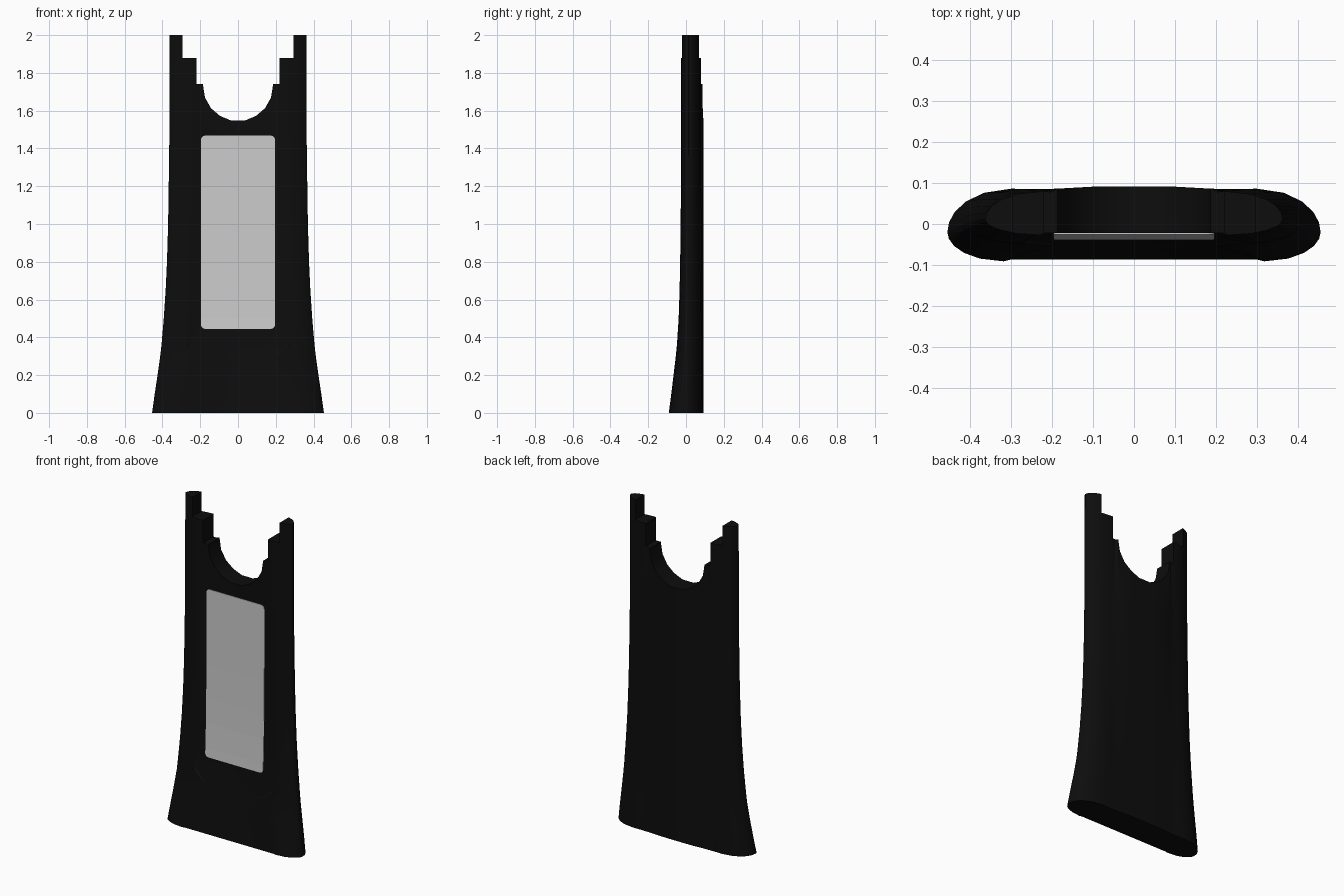
import bpy, bmesh, math

if "Cube" in bpy.data.objects:
    bpy.data.objects.remove(bpy.data.objects["Cube"])

# z: half width, rail front y, panel front y, panel edge x, side-seam y, back rail x, back rail y
STATIONS = [
    (0.00, .455, -.091, -.087, .310, -.020, .300, .086),
    (0.10, .441, -.078, -.073, .273, -.012, .292, .086),
    (0.20, .426, -.066, -.061, .235, -.005, .284, .085),
    (0.30, .412, -.054, -.048, .197, .000, .278, .085),
    (0.36, .405, -.048, -.041, .268, .003, .274, .085),
    (0.50, .393, -.039, -.033, .257, .006, .266, .084),
    (0.65, .383, -.034, -.028, .248, .008, .258, .083),
    (0.80, .376, -.031, -.025, .240, .010, .252, .082),
    (1.00, .370, -.028, -.023, .234, .011, .246, .081),
    (1.40, .364, -.027, -.022, .225, .012, .235, .080),
    (2.00, .363, -.027, -.022, .220, .012, .228, .079),
]


def panel_y(z):
    for a, b in zip(STATIONS, STATIONS[1:]):
        if a[0] <= z <= b[0]:
            t = (z - a[0]) / (b[0] - a[0])
            return a[3] + t * (b[3] - a[3])


def section(z, w, f, p, g, ym, bx, by):
    half = [(0, p), (g - .008, p), (g + .008, f)]
    x0 = g + .008
    for d in (25, 45, 62, 77, 90):
        t = math.radians(d)
        half.append((x0 + (w - x0) * math.sin(t), ym + (f - ym) * math.cos(t)))
    for d in (77, 62, 45, 25, 0):
        t = math.radians(d)
        half.append((bx + (w - bx) * math.sin(t), ym + (by - ym) * math.cos(t)))
    half += [(bx - .03, by - .001), (.19, .086), (.10, .091), (0, .092)]
    ring = half + [(-x, y) for x, y in reversed(half[1:-1])]
    return [(x, y, z) for x, y in ring]


def finish(name, bm, mat=None):
    bmesh.ops.recalc_face_normals(bm, faces=bm.faces)
    me = bpy.data.meshes.new(name)
    bm.to_mesh(me)
    bm.free()
    ob = bpy.data.objects.new(name, me)
    bpy.context.collection.objects.link(ob)
    if mat:
        me.materials.append(mat)
    return ob


black = bpy.data.materials.new("black_casing")
black.diffuse_color = (.004, .004, .004, 1)
black.use_nodes = True
black.node_tree.nodes["Principled BSDF"].inputs["Base Color"].default_value = black.diffuse_color

# Casing: loft through the stations
bm = bmesh.new()
rings = [[bm.verts.new(c) for c in section(*s)] for s in STATIONS]
n = len(rings[0])
for a, b in zip(rings, rings[1:]):
    for i in range(n):
        j = (i + 1) % n
        bm.faces.new((a[i], a[j], b[j], b[i]))
bm.faces.new(rings[0])
bm.faces.new(rings[-1])
casing = finish("casing", bm, black)

# Stepped notch with rounded bottom cut from the top
right = [(.037, 1.548), (.095, 1.572), (.143, 1.613), (.175, 1.670), (.186, 1.74),
         (.220, 1.74), (.220, 1.88), (.295, 1.88), (.295, 2.1)]
outline = right + [(-x, z) for x, z in reversed(right)]
bm = bmesh.new()
face = bm.faces.new([bm.verts.new((x, -.3, z)) for x, z in outline])
ext = bmesh.ops.extrude_face_region(bm, geom=[face])
for v in ext["geom"]:
    if isinstance(v, bmesh.types.BMVert):
        v.co.y = .3
cutter = finish("notch_cutter", bm)
cutter.hide_render = True
mod = casing.modifiers.new("notch", 'BOOLEAN')
mod.operation = 'DIFFERENCE'
mod.solver = 'EXACT'
mod.object = cutter
bpy.context.view_layer.objects.active = casing
casing.select_set(True)
bpy.ops.object.modifier_apply(modifier=mod.name)
bpy.data.objects.remove(cutter)
bpy.ops.object.shade_smooth_by_angle(angle=math.radians(25))

# Screen: rounded rectangle that follows the front of the casing
hw, z0, z1, r = .196, .445, 1.468, .022
bm = bmesh.new()
pts = []
for cx, cz, start in ((hw - r, z1 - r, 0), (r - hw, z1 - r, 90),
                      (r - hw, z0 + r, 180), (hw - r, z0 + r, 270)):
    for k in range(5):
        t = math.radians(start + k * 22.5)
        pts.append((cx + r * math.cos(t), 0, cz + r * math.sin(t)))
bm.faces.new([bm.verts.new(p) for p in reversed(pts)])
for s in STATIONS:
    if z0 < s[0] < z1:
        bmesh.ops.bisect_plane(bm, geom=bm.verts[:] + bm.edges[:] + bm.faces[:],
                               plane_co=(0, 0, s[0]), plane_no=(0, 0, 1))
ext = bmesh.ops.extrude_face_region(bm, geom=bm.faces[:])
moved = {v for v in ext["geom"] if isinstance(v, bmesh.types.BMVert)}
for v in bm.verts:
    v.co.y = panel_y(v.co.z) + (-.003 if v in moved else .002)
screen = finish("screen", bm)
